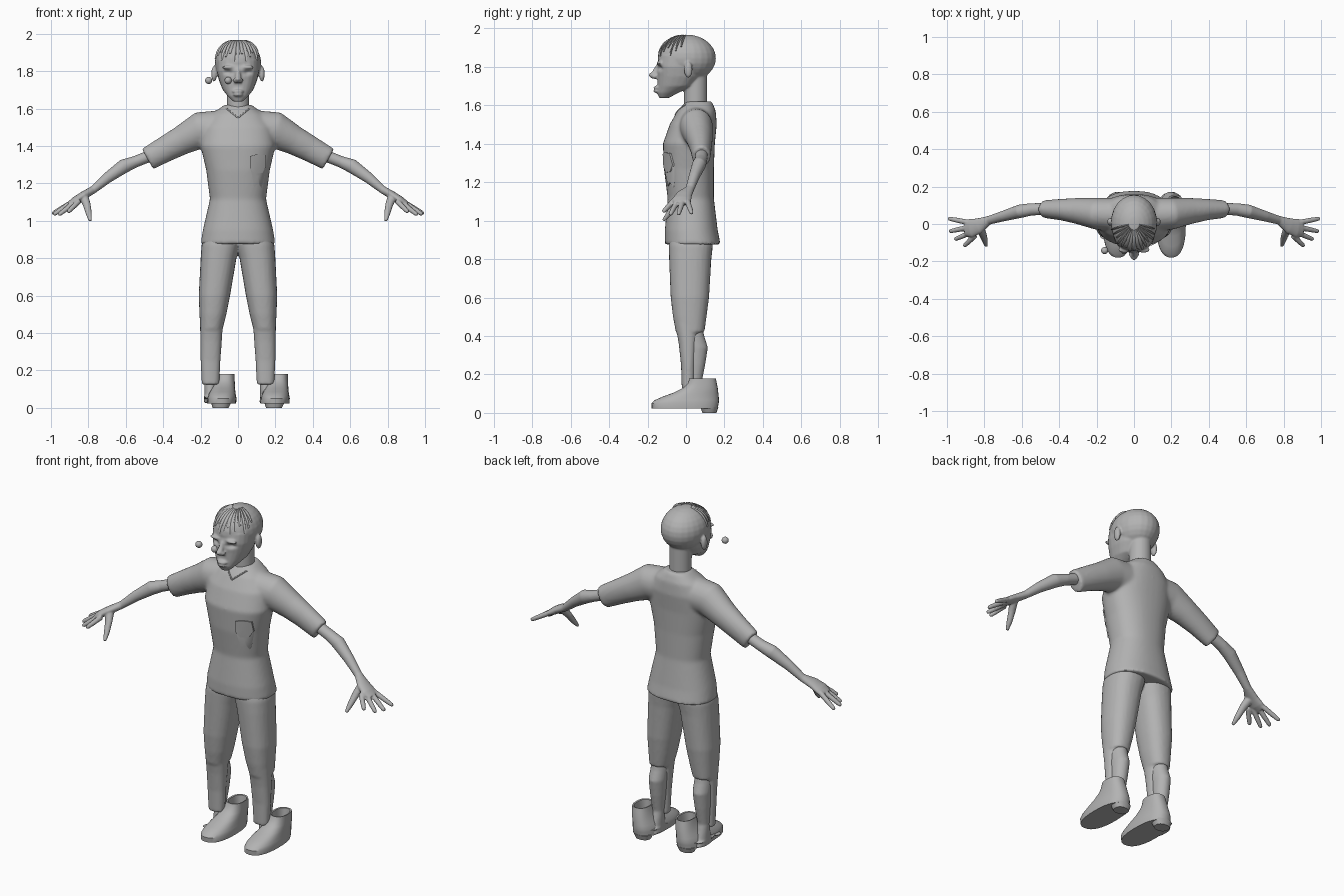
import bpy, bmesh, math
from mathutils import Vector, Matrix
from mathutils.bvhtree import BVHTree

cube = bpy.data.objects.get("Cube")
if cube:
    bpy.data.objects.remove(cube)

grey = bpy.data.materials.new("plain_grey")
grey.use_nodes = True
GREY = (0.45, 0.45, 0.45, 1)
grey.diffuse_color = GREY
grey.node_tree.nodes["Principled BSDF"].inputs["Base Color"].default_value = GREY
X, Y, Z = Vector((1, 0, 0)), Vector((0, 1, 0)), Vector((0, 0, 1))


def loft(bm, rows, tangent=None, n=24, p=2.0):
    """Skin rings; row = (x, y, z, half size along y, half size across)."""
    pts = [Vector(r[:3]) for r in rows]
    rings = []
    for i, r in enumerate(rows):
        t = tangent or (pts[min(i + 1, len(pts) - 1)] - pts[max(i - 1, 0)]).normalized()
        u = (Y - t * Y.dot(t)).normalized()
        w = t.cross(u)
        ring = []
        for k in range(n):
            c, s = math.cos(math.tau * k / n), math.sin(math.tau * k / n)
            c, s = (math.copysign(abs(q) ** (2 / p), q) for q in (c, s))
            ring.append(bm.verts.new(pts[i] + u * c * r[3] + w * s * r[4]))
        rings.append(ring)
    for a, b in zip(rings, rings[1:]):
        for k in range(n):
            bm.faces.new((a[k], a[(k + 1) % n], b[(k + 1) % n], b[k]))
    bm.faces.new(rings[0][::-1])
    bm.faces.new(rings[-1])


def slices(bm, rows, s=1, dx=0, n=24, p=2.3):
    """Stack level rings; row = (z, front y, back y, inner x, outer x)."""
    loft(bm, [(s * (a + b) / 2 + dx, (f + k) / 2, z, (k - f) / 2, (b - a) / 2)
              for z, f, k, a, b in rows], Z, n, p)


def ball(bm, centre, size):
    m = Matrix.Translation(centre) @ Matrix.Diagonal((*size, 1))
    bmesh.ops.create_uvsphere(bm, u_segments=24, v_segments=14, radius=1, matrix=m)


def finish(bm, name, voxel=0, smooth=4, angle=50):
    """Make the object, optionally fusing its overlapping volumes into one skin."""
    bmesh.ops.recalc_face_normals(bm, faces=bm.faces)
    mesh = bpy.data.meshes.new(name)
    bm.to_mesh(mesh)
    bm.free()
    ob = bpy.data.objects.new(name, mesh)
    bpy.context.collection.objects.link(ob)
    if voxel:
        mod = ob.modifiers.new("fuse", 'REMESH')
        mod.mode, mod.voxel_size = 'VOXEL', voxel
        mod = ob.modifiers.new("relax", 'SMOOTH')
        mod.factor, mod.iterations = 0.5, smooth
        dg = bpy.context.evaluated_depsgraph_get()
        fused = bpy.data.meshes.new_from_object(ob.evaluated_get(dg))
        ob.modifiers.clear()
        ob.data = fused
    ob.data.materials.clear()
    ob.data.materials.append(grey)
    ob.data.shade_smooth()
    ob.data.set_sharp_from_angle(angle=math.radians(angle))
    return ob


# Shirt: torso and both sleeves fused
bm = bmesh.new()
slices(bm, [(z, f, k, -w, w) for z, f, k, w in (
    (.875, -.11, .18, .2), (.95, -.11, .165, .188), (1.115, -.095, .145, .15),
    (1.27, -.115, .145, .17), (1.4, -.12, .15, .2), (1.5, -.085, .16, .19),
    (1.57, -.045, .155, .14), (1.62, .0, .135, .072))], n=40)
for s in (1, -1):
    loft(bm, [(s * .1, .05, 1.49, .09, .1), (s * .2, .055, 1.485, .085, .098),
              (s * .3, .07, 1.43, .07, .078), (s * .385, .077, 1.385, .058, .07),
              (s * .483, .08, 1.33, .047, .063)])
shirt = finish(bm, "shirt", .01, 5)
tree = BVHTree.FromPolygons([v.co for v in shirt.data.vertices],
                            [f.vertices for f in shirt.data.polygons])


def on_shirt(x, z, lift):
    hit = tree.ray_cast(Vector((x, -1, z)), Y)[0]
    return Vector((x, hit.y - lift if hit else 0, z))


# Torn chest patch: two thin overlapping plates
for name, mid, outline, lift in (
        ("patch_upper", (.108, 1.305), ((.065, 1.345), (.1, 1.355), (.148, 1.35), (.15, 1.29),
                                        (.13, 1.255), (.09, 1.25), (.065, 1.28)), .009),
        ("patch_lower", (.107, 1.235), ((.065, 1.28), (.148, 1.28), (.135, 1.21), (.125, 1.175),
                                        (.11, 1.2), (.085, 1.18), (.08, 1.22)), .006)):
    bm = bmesh.new()
    top = bm.verts.new(on_shirt(*mid, lift))
    rim = [bm.verts.new(on_shirt(x, z, lift)) for x, z in outline]
    low = [bm.verts.new(on_shirt(x, z, -.001)) for x, z in outline]
    for i in range(len(rim)):
        bm.faces.new((top, rim[i - 1], rim[i]))
        bm.faces.new((rim[i - 1], low[i - 1], low[i], rim[i]))
    finish(bm, name)

# V-shaped neckline
bm = bmesh.new()
for s in (1, -1):
    loft(bm, [(*on_shirt(s * .062 * t / 5, 1.55 + .05 * t / 5, .0), .004, .004)
              for t in range(6)], n=8)
finish(bm, "neckline")

# Head: skull, face, neck, nose, lips and ears fused
bm = bmesh.new()
skull, skull_size = Vector((0, .005, 1.845)), Vector((.124, .151, .122))
ball(bm, skull, skull_size)
slices(bm, [(z, f, k, -w, w) for z, f, k, w in (
    (1.638, -.14, -.09, .028), (1.665, -.15, -.04, .054), (1.7, -.148, .04, .082),
    (1.75, -.148, .08, .102), (1.8, -.152, .1, .114), (1.86, -.138, .1, .115))])
slices(bm, [(z, -.01, .11, -.06, .06) for z in (1.52, 1.6, 1.66, 1.76)], p=2)
loft(bm, [(0, -.14, 1.815, .012, .01), (0, -.158, 1.78, .016, .014),
          (0, -.172, 1.755, .02, .02), (0, -.162, 1.738, .014, .02)], Z, 12)
ball(bm, (0, -.178, 1.757), (.015, .016, .013))
for z, w in ((1.692, .03), (1.674, .026)):
    ball(bm, (0, -.15, z), (w, .019, .01))
for s in (1, -1):
    ball(bm, (s * .016, -.163, 1.75), (.012, .014, .01))
    ball(bm, (s * .05, -.138, 1.82), (.035, .016, .01))
    ball(bm, (s * .128, .012, 1.785), (.015, .022, .042))
head = finish(bm, "head", .006, 3, 70)
for v in head.data.vertices:
    for s in (1, -1):
        off = v.co - Vector((s * .05, -.14, 1.793))
        if v.co.y < -.08:
            v.co.y += .016 * math.exp(-(off.x / .024) ** 2 - (off.z / .012) ** 2)

# Stray eyeballs
for name, x in (("eyeball_outer", -.157), ("eyeball_inner", -.053)):
    bm = bmesh.new()
    ball(bm, (x, -.142, 1.75), (.019,) * 3)
    finish(bm, name)

# Fringe: tapering strands fanning from the crown over the forehead
bm = bmesh.new()
for i in range(15):
    turn = math.radians(-77 + 11 * i)
    end = 2 + 10 * (i % 3) + abs(i - 7)
    rows = []
    for j in range(9):
        el = math.radians(76 + (end - 76) * j / 8)
        d = Vector((math.sin(turn) * math.cos(el), -math.cos(turn) * math.cos(el), math.sin(el)))
        r = .003 + .006 * math.sin(math.pi * min(j + .5, 8) / 9)
        rows.append((*(skull + d * skull_size), r * .6, r * 1.1))
    loft(bm, rows, n=8)
finish(bm, "fringe")

# Arms with palms, fingers and thumb
FINGERS = (((.885, .008, 1.1), (.994, .03, 1.037)), ((.885, -.018, 1.1), (.988, -.04, 1.032)),
           ((.87, -.045, 1.1), (.96, -.083, 1.03)), ((.85, -.062, 1.105), (.91, -.12, 1.045)))
for s, side in ((1, "left"), (-1, "right")):
    bm = bmesh.new()
    loft(bm, [(s * x, *r) for x, *r in (
        (.4, .08, 1.38, .035, .036), (.5, .08, 1.335, .032, .031), (.55, .078, 1.315, .033, .031),
        (.61, .068, 1.292, .036, .038), (.7, .042, 1.228, .028, .029),
        (.775, .02, 1.165, .023, .021), (.83, -.01, 1.133, .042, .022),
        (.87, -.022, 1.108, .05, .021), (.9, -.02, 1.09, .043, .015))])
    for a, b in FINGERS:
        a, b = Vector(a), Vector(b)
        loft(bm, [(s * q.x, q.y, q.z, r, r) for q, r in (
            (a, .015), (a.lerp(b, .6), .0135), (a.lerp(b, .93), .011), (b, .006))], n=12)
    loft(bm, [(s * x, *r) for x, *r in (
        (.825, -.02, 1.13, .025, .025), (.808, -.055, 1.085, .018, .021),
        (.797, -.09, 1.035, .015, .016), (.79, -.118, 1.0, .008, .009))], n=12)
    finish(bm, side + "_arm", .005, 2, 80)

# Trousers: full thighs, with the legs below the knee covered in front only
bm = bmesh.new()
for s in (1, -1):
    slices(bm, [(.96, -.08, .14, -.02, .165), (.87, -.09, .14, -.01, .195),
                (.8, -.088, .132, .008, .2), (.6, -.08, .12, .042, .21),
                (.5, -.068, .107, .062, .206), (.42, -.053, .096, .082, .202)], s)
    slices(bm, [(.46, -.055, .07, .08, .203), (.36, -.038, .06, .086, .202),
                (.25, -.026, .05, .094, .2), (.125, -.022, .045, .1, .194)], s)
finish(bm, "trousers", .009, 3)

# Bare calves and feet
for s, side in ((1, "left"), (-1, "right")):
    bm = bmesh.new()
    slices(bm, [(.48, -.01, .08, .1, .18), (.4, -.02, .095, .095, .19), (.34, -.01, .114, .096, .192),
                (.25, .0, .1, .103, .188), (.15, .01, .08, .115, .18),
                (.07, -.0, .1, .118, .18), (.025, -.02, .12, .115, .182)], s, p=2)
    loft(bm, [(s * .148, .11, .055, .03, .03), (s * .15, .04, .06, .045, .033),
              (s * .155, -.09, .045, .025, .035)], Z, 16)
    finish(bm, side + "_calf", .007, 3)

# Shoes: the same hollow shape twice, both set off to one side, each with a heel block
for dx, side in ((0, "left"), (-.285, "right")):
    bm = bmesh.new()
    slices(bm, [(.022, -.178, .165, .12, .275), (.05, -.18, .17, .121, .277),
                (.065, -.165, .172, .125, .274), (.085, -.12, .17, .134, .271),
                (.105, -.065, .168, .146, .269), (.13, -.015, .165, .157, .268),
                (.155, .01, .16, .166, .267), (.18, .02, .155, .172, .267),
                (.178, .028, .147, .18, .259), (.11, .03, .14, .185, .25)], dx=dx, n=32, p=2.4)
    finish(bm, side + "_shoe", angle=40)
    bm = bmesh.new()
    slices(bm, [(0, .085, .158, .15, .235), (.03, .075, .168, .14, .25)], dx=dx)
    finish(bm, side + "_shoe_heel", angle=40)
